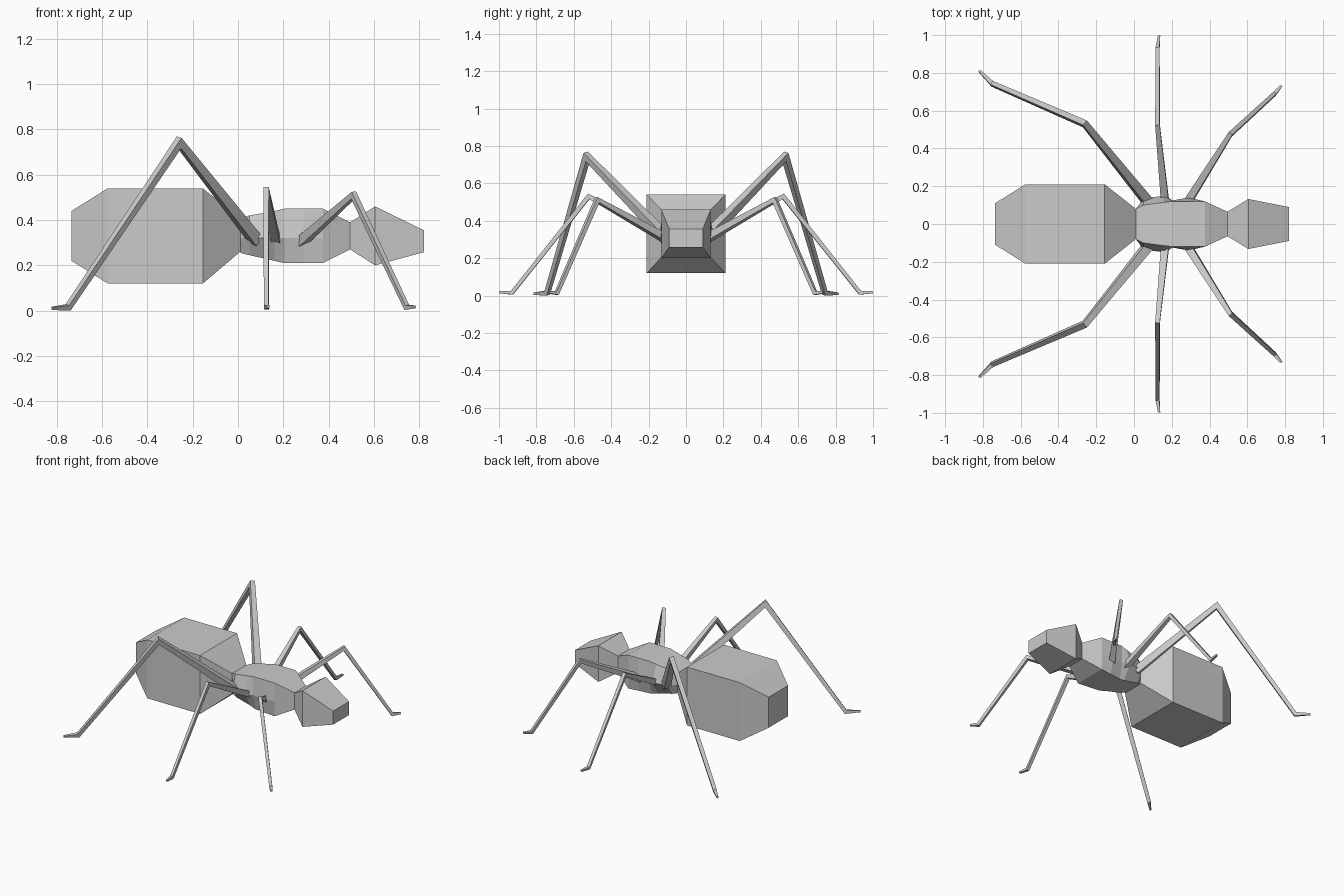
import bpy
from mathutils import Vector

if "Cube" in bpy.data.objects:
    bpy.data.objects.remove(bpy.data.objects["Cube"])


def loft(name, rings):
    """Skin a list of equal-sized vertex rings and cap both ends."""
    n = len(rings[0])
    verts = [tuple(p) for r in rings for p in r]
    faces = [tuple(range(n))[::-1], tuple(range((len(rings) - 1) * n, len(rings) * n))]
    for k in range(len(rings) - 1):
        for i in range(n):
            j = (i + 1) % n
            faces.append((k * n + i, k * n + j, (k + 1) * n + j, (k + 1) * n + i))
    mesh = bpy.data.meshes.new(name)
    mesh.from_pydata(verts, [], faces)
    mesh.update()
    obj = bpy.data.objects.new(name, mesh)
    bpy.context.collection.objects.link(obj)
    return obj


def box_ring(x, y, z0, z1):
    return [(x, -y, z0), (x, y, z0), (x, y, z1), (x, -y, z1)]


def hex_ring(x, y_low, y_mid, y_top, z0, z1, zm=0.32):
    return [(x, -y_low, z0), (x, y_low, z0), (x, y_mid, zm),
            (x, y_top, z1), (x, -y_top, z1), (x, -y_mid, zm)]


def leg(name, points, radii):
    """Square tube bent through hip, knee, ankle and toe with mitred joints."""
    p = [Vector(q) for q in points]
    dirs = [(b - a).normalized() for a, b in zip(p, p[1:])]
    side = dirs[0].cross(dirs[1]).normalized()
    rings = []
    for i, c in enumerate(p):
        a, b = dirs[max(i - 1, 0)], dirs[min(i, len(dirs) - 1)]
        t = (a + b).normalized()
        up = side.cross(t).normalized() * radii[i] / t.dot(a)
        s = side * radii[i]
        rings.append([c - s - up, c + s - up, c + s + up, c - s + up])
    return loft(name, rings)


# Body segments, lofted along x
loft("abdomen", [box_ring(-0.735, 0.11, 0.22, 0.44),
                 box_ring(-0.575, 0.21, 0.12, 0.54),
                 box_ring(-0.155, 0.21, 0.12, 0.54),
                 box_ring(0.01, 0.08, 0.26, 0.405)])

loft("thorax", [hex_ring(0.01, 0.07, 0.08, 0.08, 0.255, 0.405),
                hex_ring(0.05, 0.085, 0.135, 0.10, 0.245, 0.42),
                hex_ring(0.16, 0.09, 0.15, 0.115, 0.22, 0.44),
                hex_ring(0.205, 0.10, 0.125, 0.12, 0.21, 0.45),
                hex_ring(0.29, 0.11, 0.14, 0.12, 0.21, 0.45),
                hex_ring(0.375, 0.12, 0.12, 0.12, 0.21, 0.45),
                hex_ring(0.495, 0.065, 0.065, 0.065, 0.27, 0.39)])

loft("head", [box_ring(0.495, 0.065, 0.27, 0.39),
              box_ring(0.605, 0.132, 0.20, 0.46),
              box_ring(0.82, 0.09, 0.258, 0.355)])

# Three legs per side: hip, knee, ankle, toe
legs = {
    "hind_leg": ([(0.08, 0.11, 0.31), (-0.26, 0.53, 0.743),
                  (-0.75, 0.742, 0.014), (-0.82, 0.812, 0.010)],
                 (0.025, 0.016, 0.012, 0.006)),
    "middle_leg": ([(0.165, 0.11, 0.31), (0.125, 0.52, 0.53),
                    (0.125, 0.93, 0.015), (0.133, 0.998, 0.018)],
                   (0.021, 0.012, 0.010, 0.006)),
    "front_leg": ([(0.28, 0.11, 0.305), (0.51, 0.475, 0.51),
                   (0.745, 0.69, 0.014), (0.78, 0.733, 0.016)],
                  (0.021, 0.012, 0.010, 0.006)),
}
for part, (points, radii) in legs.items():
    for label, sy in (("left", 1), ("right", -1)):
        leg(f"{part}_{label}", [(x, y * sy, z) for x, y, z in points], radii)

# Make all normals point outward
import bmesh
for obj in bpy.context.collection.objects:
    bm = bmesh.new()
    bm.from_mesh(obj.data)
    bmesh.ops.recalc_face_normals(bm, faces=bm.faces)
    bm.to_mesh(obj.data)
    bm.free()
